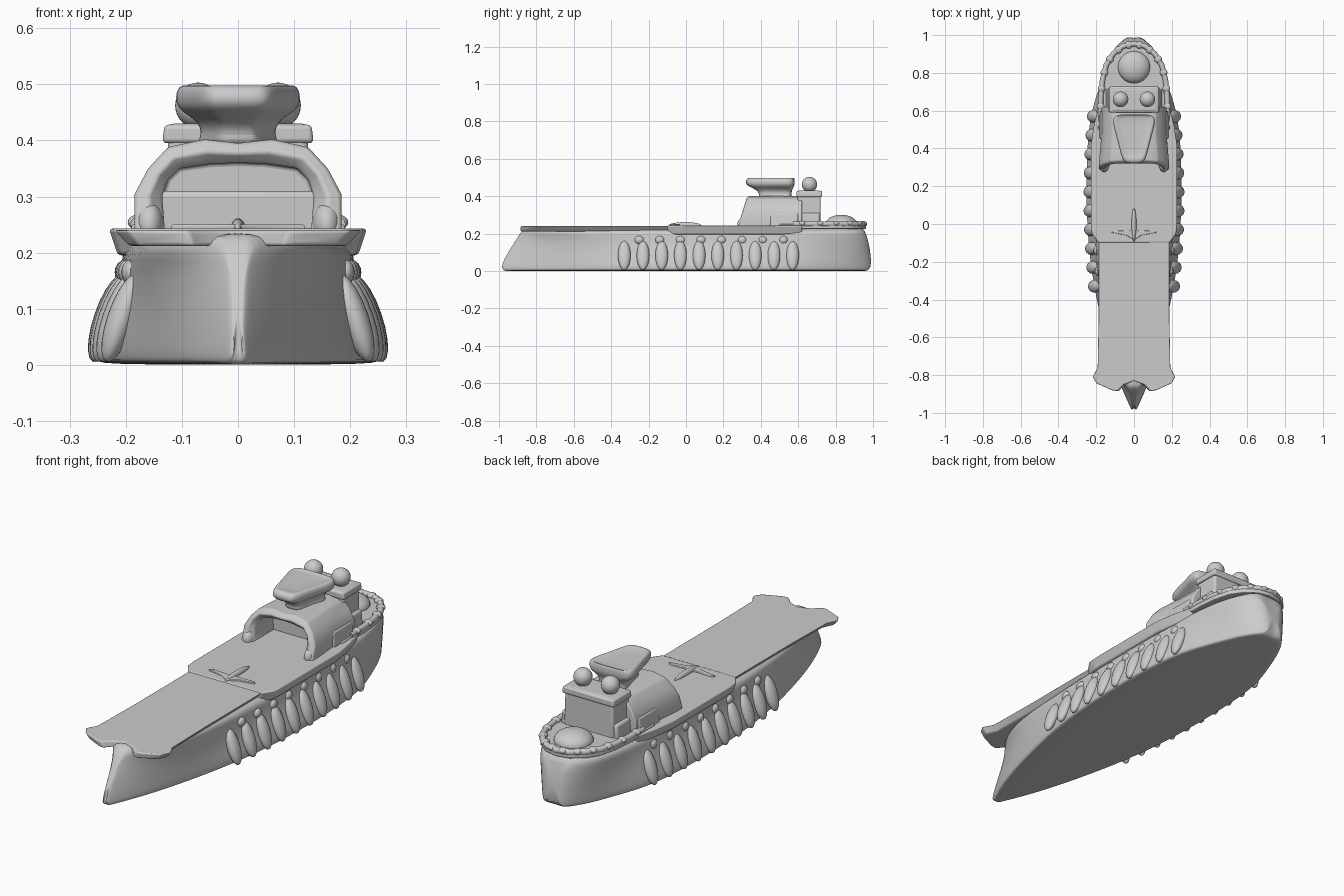
import bpy, bmesh, math
from mathutils import Vector

if "Cube" in bpy.data.objects:
    bpy.data.objects.remove(bpy.data.objects["Cube"])


def finish(name, bm, subsurf=0, bevel=0.0, angle=40):
    bmesh.ops.recalc_face_normals(bm, faces=bm.faces)
    me = bpy.data.meshes.new(name)
    bm.to_mesh(me)
    bm.free()
    ob = bpy.data.objects.new(name, me)
    bpy.context.collection.objects.link(ob)
    if bevel:
        m = ob.modifiers.new("Bevel", 'BEVEL')
        m.width, m.segments, m.limit_method = bevel, 3, 'ANGLE'
    if subsurf:
        m = ob.modifiers.new("Subsurf", 'SUBSURF')
        m.levels = m.render_levels = subsurf
    bpy.ops.object.select_all(action='DESELECT')
    ob.select_set(True)
    bpy.context.view_layer.objects.active = ob
    bpy.ops.object.shade_smooth_by_angle(angle=math.radians(angle))
    return ob


def loft(name, rings, **kw):
    """Skin closed rings of equal length and cap both ends."""
    bm = bmesh.new()
    vs = [[bm.verts.new(p) for p in r] for r in rings]
    n = len(vs[0])
    for a, b in zip(vs, vs[1:]):
        for i in range(n):
            j = (i + 1) % n
            bm.faces.new((a[i], a[j], b[j], b[i]))
    bm.faces.new(vs[0])
    bm.faces.new(vs[-1])
    return finish(name, bm, **kw)


def mirrored(half):
    """Close a half outline of (x, y) by reflecting it in x = 0."""
    return half + [(-x, y) for x, y in reversed(half) if x > 1e-6]


def plate(name, half, z0, z1, inset=1.0, **kw):
    pts = mirrored(half)
    return loft(name, [[(x * inset, y, z0) for x, y in pts],
                       [(x, y, z1) for x, y in pts]], **kw)


def blob(name, loc, scale, rot=(0, 0, 0), seg=24):
    bpy.ops.mesh.primitive_uv_sphere_add(segments=seg, ring_count=seg // 2, radius=1,
                                         location=loc, rotation=rot)
    ob = bpy.context.object
    ob.name, ob.scale = name, scale
    bpy.ops.object.shade_smooth()
    return ob


# Hull: half widths per station, one row per height (height, bow shift, stern shift, widths)
ys = [-1, -.97, -.84, -.65, -.45, -.2, .1, .4, .6, .75, .88, .96, 1]
levels = [
    (.236, .13, -.04, [.02, .06, .15, .18, .185, .195, .205, .205, .19, .18, .15, .105, .05]),
    (.19, .10, -.02, [.012, .03, .10, .16, .18, .195, .205, .205, .19, .175, .145, .10, .045]),
    (.12, .055, -.01, [.008, .025, .085, .145, .18, .205, .218, .218, .205, .17, .135, .09, .035]),
    (.03, 0, 0, [.006, .02, .08, .14, .19, .238, .256, .252, .23, .175, .125, .075, .03]),
    (.006, 0, 0, [.006, .02, .08, .138, .187, .235, .254, .25, .228, .172, .122, .072, .028]),
    (0, .01, -.01, [.004, .015, .07, .13, .18, .225, .245, .24, .22, .165, .115, .065, .022]),
]
rings = []
for i, y in enumerate(ys):
    u = (y + 1) / 2
    right = [(w[i], y + d0 * (1 - u) ** 4 + d1 * u ** 4, z) for z, d0, d1, w in levels]
    rings.append(right + [(-x, yy, z) for x, yy, z in reversed(right)])
loft("hull", rings, subsurf=2, angle=60)

# Flight deck with the notched, flared front lip
plate("flight_deck", [(0, -.83), (.055, -.85), (.09, -.885), (.12, -.88), (.2, -.845),
                      (.222, -.81), (.195, -.76), (.19, -.5), (.19, .1), (.19, .6)],
      .212, .24, inset=.88, bevel=.006)

# Wider side strake amidships
plate("side_strake", [(.19, -.1), (.225, -.05), (.23, .0), (.23, .42), (.215, .52), (.19, .62)],
      .195, .243, inset=.93, bevel=.007)

# Stern deck and its raised scalloped rim
stern = [(.187, .58), (.185, .68), (.176, .77), (.155, .85), (.115, .91), (.06, .95), (0, .962)]
plate("stern_deck", [(0, .5), (.19, .5)] + stern[:-1][::1] + [(0, .962)], .225, .25, bevel=.004)
cu = bpy.data.curves.new("stern_rim", 'CURVE')
cu.dimensions, cu.bevel_depth, cu.bevel_resolution, cu.use_fill_caps = '3D', .014, 3, True
sp = cu.splines.new('POLY')
path = [(x * .95, y - .008) for x, y in stern]
path += [(-x, y) for x, y in reversed(path[:-1])]
sp.points.add(len(path) - 1)
for p, (x, y) in zip(sp.points, path):
    p.co = (x, y, .251, 1)
bpy.context.collection.objects.link(bpy.data.objects.new("stern_rim", cu))
for k, (a, b) in enumerate(zip(path, path[1:])):
    blob(f"rim_scallop_{k}", ((a[0] + b[0]) / 2, (a[1] + b[1]) / 2, .254), (.02, .02, .014), seg=16)
blob("stern_dome", (0, .83, .25), (.085, .085, .05), seg=40)

# Rounded ribs and portholes along both sides
for s in (-1, 1):
    for i in range(10):
        y = -.33 + .1 * i
        bow = .024 * max(0, abs(y - .15) / .48) ** 2
        blob(f"side_rib_{i}", (s * (.232 - bow), y, .083), (.025, .034, .082),
             (0, -s * .33, 0), seg=20)
    for i in range(8):
        y = -.25 + .11 * i
        blob(f"porthole_{i}", (s * (.203 - .012 * ((y - .15) / .4) ** 2), y, .165),
             (.017, .025, .022), seg=16)


# Hangar hood: skinned from the recess back wall, out of the mouth, then along the outside
def arch(half, y, slope=0.0):
    right = [(x, y - slope * (.40 - z), z) for x, z in half]
    return right + [(-x, yy, z) for x, yy, z in reversed(right) if x > 0]


inner = [(.13, .235), (.135, .30), (.125, .33), (.105, .35), (.05, .358), (0, .36)]
outer = [(.185, .235), (.184, .305), (.16, .35), (.125, .388), (.06, .402), (0, .395)]
lip = [((a + c) / 2, (b + d) / 2) for (a, b), (c, d) in zip(inner, outer)]
back = [(x * .93, z) for x, z in outer]
loft("hangar_hood", [arch(inner, .47), arch(inner, .35, .3), arch(lip, .325, .3),
                     arch(outer, .335, .3), arch(outer, .36, .2), arch(back, .48),
                     arch(back, .62)], bevel=.006, angle=50)
for s in (-1, 1):
    blob("hood_foot", (s * .158, .315, .25), (.026, .04, .04), seg=20)


# Side steps, tower and shoulders
def box(name, x, y0, y1, z0, z1, inset=1.0, bevel=.01):
    plate(name, [(x, y0), (x, y1)], z1, z0, inset=inset, bevel=bevel)


box("hood_side_step", .185, .45, .60, .235, .31, inset=.94)
box("tower", .13, .595, .72, .235, .43, inset=.95)
box("tower_top_ledge", .135, .59, .727, .395, .428, inset=.97, bevel=.008)
box("tower_base", .15, .59, .715, .235, .31, inset=.95)
for s in (-1, 1):
    blob("radar_dome", (s * .071, .66, .462), (.041, .041, .041), seg=32)
    bpy.ops.mesh.primitive_cylinder_add(vertices=24, radius=.026, depth=.05,
                                        location=(s * .071, .66, .43))
    bpy.context.object.name = "dome_post"
    bpy.ops.object.shade_smooth_by_angle()

# Bridge: narrow neck swelling into a tapered, slightly dished top
plan = mirrored([(.035, -.125), (.06, -.115), (.085, 0), (.112, .085), (.105, .125), (.05, .13)])
rings = []
for z, s, t in [(.385, .75, .72), (.41, .58, .66), (.435, .66, .75), (.452, .95, .96),
                (.468, 1.03, 1.03), (.487, 1.02, 1.02), (.499, .95, .96),
                (.497, .82, .86), (.49, .7, .75)]:
    rings.append([(x * s, .45 + (1 - t) * .08 + y * t, z) for x, y in plan])
loft("bridge", rings, subsurf=2, angle=60)

# Small aircraft relief resting on the deck
blob("aircraft_body", (0, -.005, .243), (.013, .088, .018))
plate("aircraft_wings", [(0, -.085), (.04, -.06), (.12, -.045), (.11, -.033),
                         (.03, -.037), (0, -.03)], .237, .25, bevel=.003)
